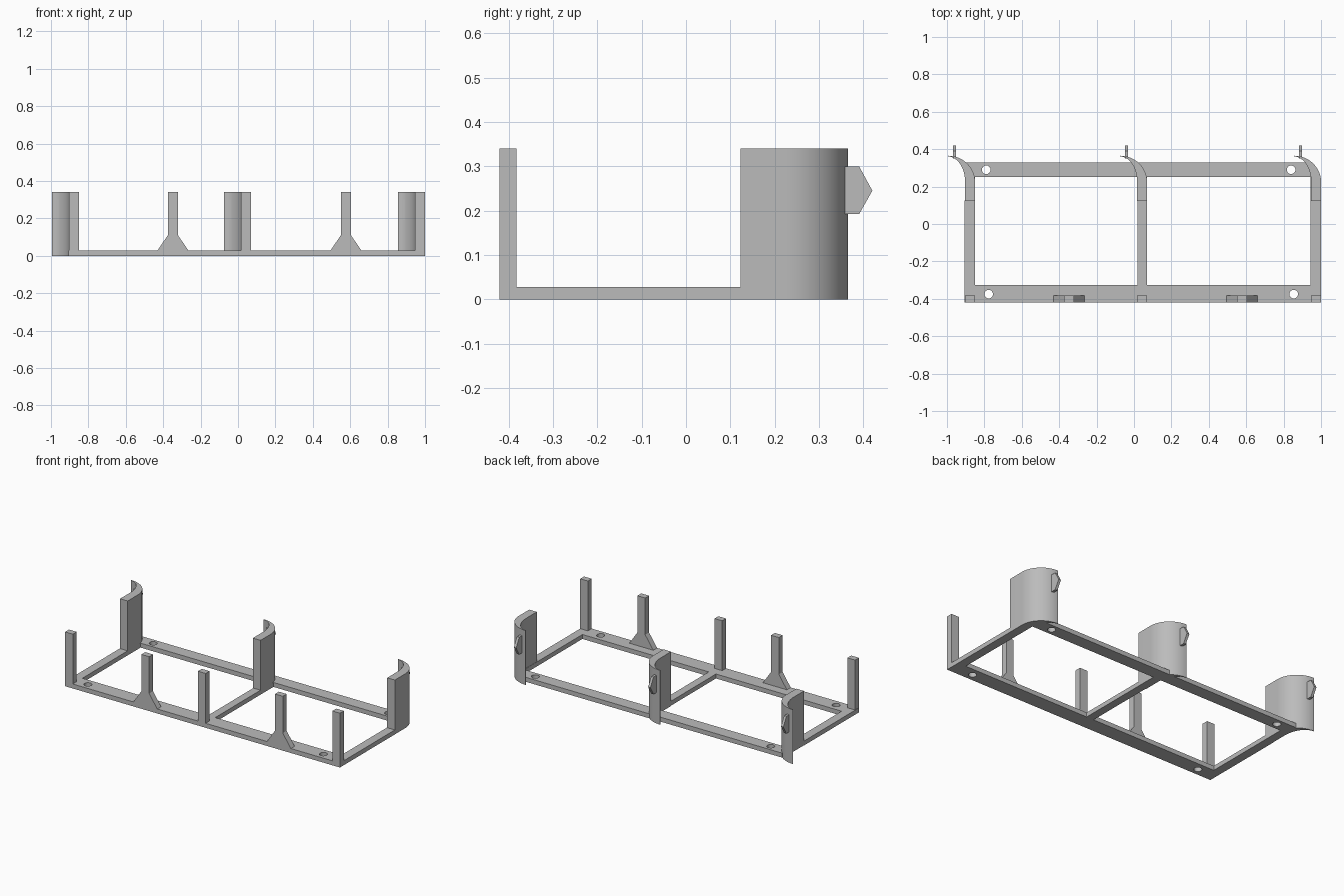
import bpy, bmesh
from math import cos, sin, pi, radians
from mathutils import Vector

cube = bpy.data.objects.get("Cube")
if cube:
    bpy.data.objects.remove(cube, do_unlink=True)

grey = bpy.data.materials.new("plain grey")
grey.use_nodes = True
COLOUR = (0.5, 0.5, 0.5, 1)
grey.diffuse_color = COLOUR
grey.node_tree.nodes["Principled BSDF"].inputs["Base Color"].default_value = COLOUR

HEIGHT, BASE = 0.34, 0.028
FRONT = -0.42
ARM_X = (-0.85, 0.07, 1.0)   # right-hand face of each upright arm


def prism(name, points, direction):
    """Extrude a planar outline along a direction."""
    bm = bmesh.new()
    face = bm.faces.new([bm.verts.new(p) for p in points])
    ext = bmesh.ops.extrude_face_region(bm, geom=[face])
    moved = [g for g in ext["geom"] if isinstance(g, bmesh.types.BMVert)]
    bmesh.ops.translate(bm, verts=moved, vec=Vector(direction))
    bmesh.ops.recalc_face_normals(bm, faces=bm.faces)
    mesh = bpy.data.meshes.new(name)
    bm.to_mesh(mesh)
    bm.free()
    mesh.materials.append(grey)
    obj = bpy.data.objects.new(name, mesh)
    bpy.context.collection.objects.link(obj)
    return obj


def select_only(obj):
    bpy.ops.object.select_all(action="DESELECT")
    obj.select_set(True)
    bpy.context.view_layer.objects.active = obj


def smooth(obj):
    select_only(obj)
    bpy.ops.object.shade_smooth_by_angle(angle=radians(30))


def arc(cx, cy, rx, ry, start, end, steps):
    angles = [start + (end - start) * i / steps for i in range(steps + 1)]
    return [(cx + rx * cos(a), cy + ry * sin(a)) for a in angles]


def rect(x0, x1, y0, y1):
    return [(x0, y0), (x1, y0), (x1, y1), (x0, y1)]


# Flat base frame: outline, two windows and four screw holes
outline = [(-0.905, FRONT), (1, FRONT), (1, 0.125), (0.95, 0.125),
           (0.95, 0.33), (-0.895, 0.33), (-0.895, 0.125), (-0.905, 0.125)]
loops = [outline, rect(-0.85, 0.02, -0.325, 0.25), rect(0.07, 0.945, -0.325, 0.25)]
for x, y in ((-0.79, 0.29), (0.84, 0.29), (-0.777, -0.375), (0.854, -0.375)):
    loops.append(arc(x, y, 0.023, 0.023, 0, 2 * pi, 32)[:-1])

curve = bpy.data.curves.new("base_frame", "CURVE")
curve.dimensions = "2D"
curve.fill_mode = "BOTH"
curve.extrude = BASE / 2
for loop in loops:
    spline = curve.splines.new("POLY")
    spline.points.add(len(loop) - 1)
    for point, (x, y) in zip(spline.points, loop):
        point.co = (x, y, 0, 1)
    spline.use_cyclic_u = True
curve.materials.append(grey)
frame = bpy.data.objects.new("base_frame", curve)
frame.location.z = BASE / 2
bpy.context.collection.objects.link(frame)
select_only(frame)
bpy.ops.object.convert(target="MESH")
smooth(bpy.context.object)

# Arms with a curved, tapering rear blade, a hook, and a post in front of each
arm = [(-0.053, 0.123), (0, 0.123)]
arm += arc(-0.145, 0.225, 0.145, 0.14, 0, pi / 2, 20)
arm += arc(-0.145, 0.225, 0.092, 0.136, pi / 2, 0, 20)
hook = [(0.35, 0.192), (0.39, 0.192), (0.42, 0.245), (0.39, 0.3), (0.35, 0.3)]
for side, x in zip(("right", "middle", "left"), ARM_X):
    smooth(prism(f"{side}_arm", [(x + px, py, 0) for px, py in arm], (0, 0, HEIGHT)))
    prism(f"{side}_hook", [(x - 0.118, y, z) for y, z in hook], (0.016, 0, 0))
    post = rect(x - 0.053, x, FRONT, FRONT + 0.038)
    prism(f"{side}_front_post", [(px, py, BASE) for px, py in post],
          (0, 0, HEIGHT - BASE))

# Posts with a flared foot between the plain ones
half = [(0.083, BASE), (0.027, 0.11), (0.027, HEIGHT)]
profile = half + [(-x, z) for x, z in reversed(half)]
for side, x in (("right", -0.348), ("left", 0.577)):
    prism(f"{side}_flared_post", [(x + px, FRONT, z) for px, z in profile],
          (0, 0.038, 0))
